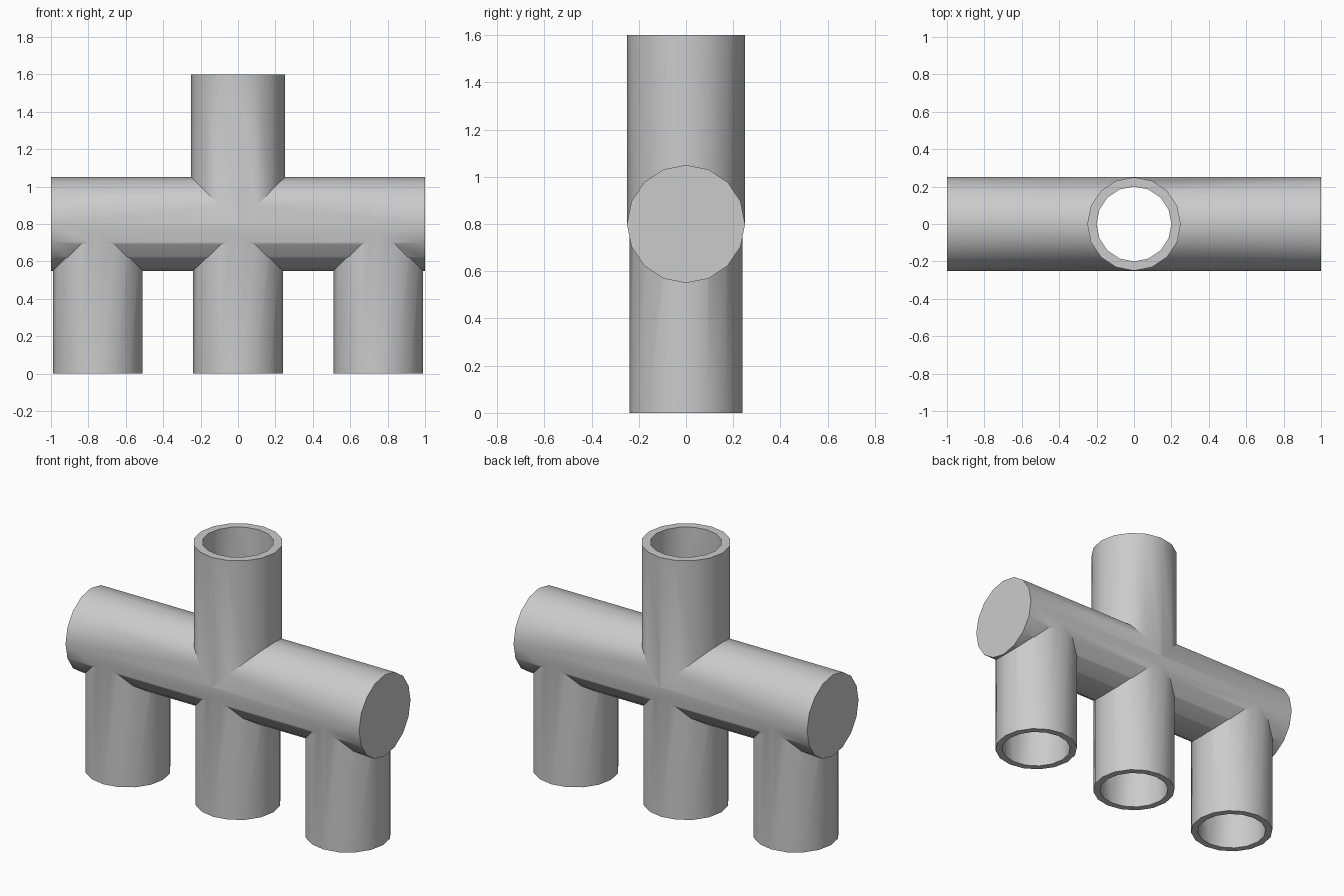
import bpy
from math import pi, radians

cube = bpy.data.objects.get("Cube")
if cube:
    bpy.data.objects.remove(cube, do_unlink=True)

SIDES = 16
AXIS_Z = 0.8            # height of the header pipe's axis
BRANCH_X = (-0.75, 0, 0.75)
BORE = 0.2

steel = bpy.data.materials.new("plain_grey")
steel.use_nodes = True
grey = (0.6, 0.6, 0.6, 1)
steel.diffuse_color = grey
steel.node_tree.nodes["Principled BSDF"].inputs["Base Color"].default_value = grey


def finish(name):
    obj = bpy.context.object
    obj.name = name
    obj.data.materials.append(steel)
    bpy.ops.object.transform_apply(location=True, rotation=True, scale=True)
    return obj


def upright(name, x, radius, low, high):
    """Vertical cylinder between two heights."""
    bpy.ops.mesh.primitive_cylinder_add(vertices=SIDES, radius=radius, depth=high - low,
                                        location=(x, 0, (low + high) / 2))
    return finish(name)


def level(name, radius, length):
    """Cylinder lying along x on the header axis."""
    bpy.ops.mesh.primitive_cylinder_add(vertices=SIDES, radius=radius, depth=length,
                                        location=(0, 0, AXIS_Z), rotation=(0, pi / 2, 0))
    return finish(name)


def combine(target, tool, operation):
    """Apply one boolean and drop the helper."""
    bpy.context.view_layer.objects.active = target
    mod = target.modifiers.new("join", 'BOOLEAN')
    mod.operation, mod.object, mod.solver = operation, tool, 'EXACT'
    bpy.ops.object.modifier_apply(modifier=mod.name)
    bpy.data.objects.remove(tool, do_unlink=True)


# Solid outer shapes: header, inlet on top, three outlets below
manifold = level("pipe_manifold", 0.25, 2)
combine(manifold, upright("inlet", 0, 0.25, AXIS_Z, 1.6), 'UNION')
for x in BRANCH_X:
    combine(manifold, upright("outlet", x, 0.24, 0, AXIS_Z - 0.02), 'UNION')

# Hollow the pipes; the header keeps its closed ends
combine(manifold, level("header_bore", BORE, 1.92), 'DIFFERENCE')
for x in BRANCH_X:
    top = 1.7 if x == 0 else AXIS_Z
    combine(manifold, upright("bore", x, BORE, -0.1, top), 'DIFFERENCE')

# Smooth walls with crisp rims and junctions
bpy.ops.object.select_all(action='DESELECT')
manifold.select_set(True)
bpy.context.view_layer.objects.active = manifold
bpy.ops.object.shade_smooth_by_angle(angle=radians(30))
